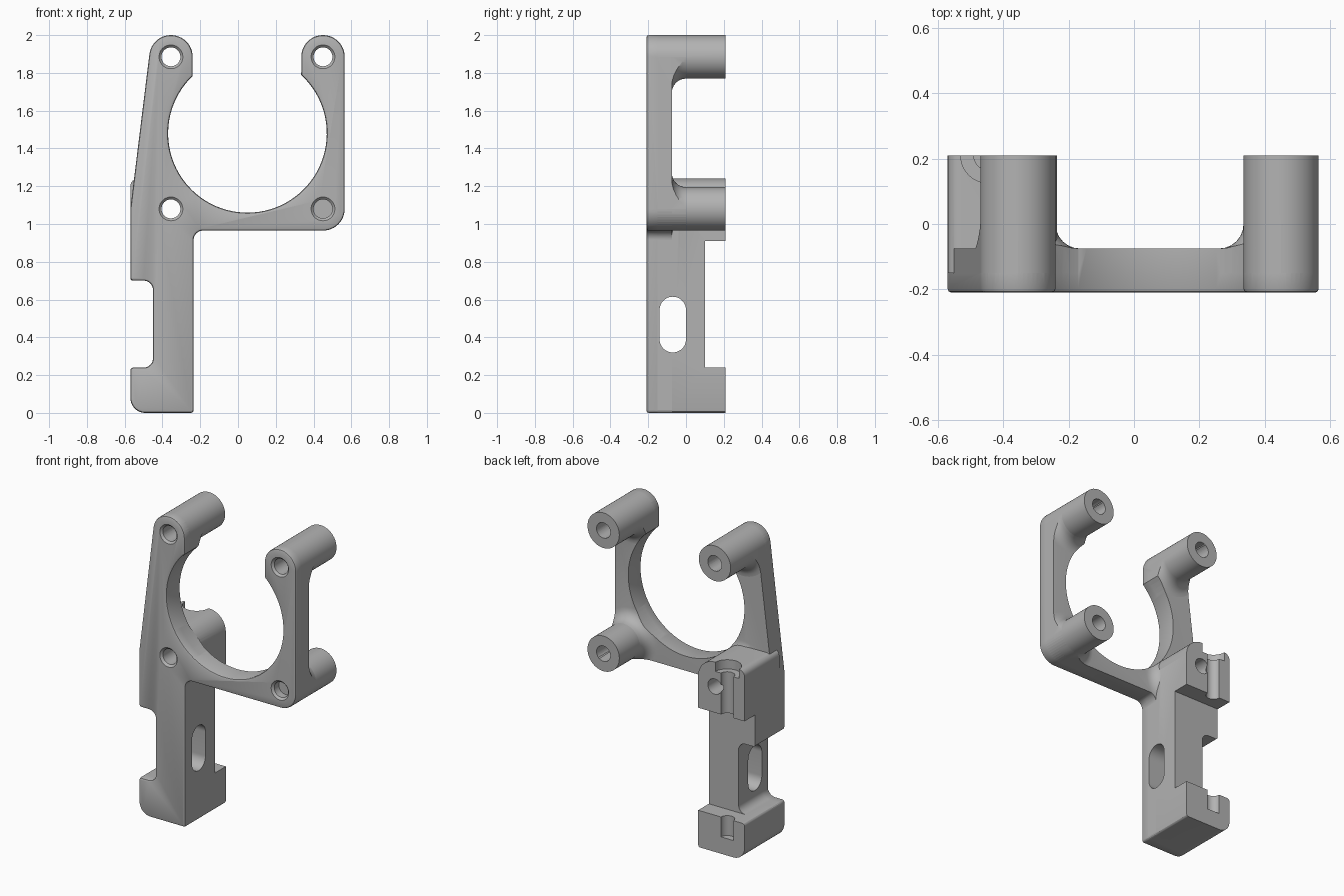
import bpy, bmesh
from math import radians, cos, sin, pi
from mathutils import Vector

if "Cube" in bpy.data.objects:
    bpy.data.objects.remove(bpy.data.objects["Cube"])

grey = bpy.data.materials.new("mid grey")
grey.use_nodes = True
colour = (0.45, 0.45, 0.45, 1)
grey.diffuse_color = colour
grey.node_tree.nodes["Principled BSDF"].inputs["Base Color"].default_value = colour

FRONT, PLATE_BACK, BACK = -0.21, -0.075, 0.21
R = 0.115                       # boss radius
LEFT_X, RIGHT_X, LOW_Z, HIGH_Z = -0.355, 0.45, 1.08, 1.885
bosses = [(x, z) for x in (LEFT_X, RIGHT_X) for z in (LOW_Z, HIGH_Z)]


def arc(cx, cz, r, a0, a1, step=7.5):
    n = max(2, round(abs(a1 - a0) / step))
    angles = [radians(a0 + (a1 - a0) * i / n) for i in range(n + 1)]
    return [(cx + r * cos(a), cz + r * sin(a)) for a in angles]


def finish(bm, name):
    bmesh.ops.remove_doubles(bm, verts=bm.verts, dist=1e-5)
    bmesh.ops.recalc_face_normals(bm, faces=bm.faces)
    mesh = bpy.data.meshes.new(name)
    bm.to_mesh(mesh)
    bm.free()
    mesh.materials.append(grey)
    obj = bpy.data.objects.new(name, mesh)
    bpy.context.collection.objects.link(obj)
    return obj


def prism(name, pts, a, b, place=lambda u, v, w: (u, w, v), chamfer=0):
    """Extrude a 2D outline from a to b; by default an x-z outline along y."""
    bm = bmesh.new()
    base = bm.faces.new([bm.verts.new(place(u, v, a)) for u, v in pts])
    rim = list(base.edges)
    shift = Vector(place(0, 0, b)) - Vector(place(0, 0, a))
    ext = bmesh.ops.extrude_face_region(bm, geom=[base], use_keep_orig=True)
    moved = [g for g in ext["geom"] if isinstance(g, bmesh.types.BMVert)]
    bmesh.ops.translate(bm, verts=moved, vec=shift)
    bmesh.ops.recalc_face_normals(bm, faces=bm.faces)
    if chamfer:
        bmesh.ops.bevel(bm, geom=rim, offset=chamfer, segments=2, affect='EDGES', profile=0.5)
    return finish(bm, name)


def lathe(name, profile, x, z):
    """Spin (radius, y) points about a line along y."""
    bm = bmesh.new()
    verts = [bm.verts.new((r, y, 0)) for r, y in profile]
    edges = [bm.edges.new(p) for p in zip(verts, verts[1:])]
    bmesh.ops.spin(bm, geom=verts + edges, cent=(0, 0, 0), axis=(0, 1, 0),
                   angle=2 * pi, steps=48)
    bmesh.ops.translate(bm, verts=bm.verts, vec=(x, 0, z))
    return finish(bm, name)


def box(name, x0, x1, y0, y1, z0, z1):
    return prism(name, [(x0, z0), (x1, z0), (x1, z1), (x0, z1)], y0, y1)


def boolean(target, tool, op):
    mod = target.modifiers.new(op.lower(), 'BOOLEAN')
    mod.operation, mod.object, mod.solver = op, tool, 'EXACT'
    bpy.context.view_layer.objects.active = target
    bpy.ops.object.modifier_apply(modifier=mod.name)
    bpy.data.objects.remove(tool)


# Outline shared by the plate and the deep column
foot = arc(-0.49, 0.08, 0.08, 180, 270) + arc(-0.25, 0.015, 0.015, 270, 360, 30)
notch = (arc(-0.555, 0.715, 0.015, 180, 270, 30) + arc(-0.50, 0.65, 0.05, 90, 0)
         + arc(-0.50, 0.29, 0.05, 0, -90) + arc(-0.555, 0.225, 0.015, 90, 180, 30))

# Front plate with open ring
outline = (foot + arc(-0.185, 0.915, 0.05, 180, 90)
           + arc(RIGHT_X, LOW_Z, R, 270, 360) + arc(RIGHT_X, HIGH_Z, R, 0, 180)
           + arc(0.05, 1.48, 0.42, 47.3, -226.3, 4)
           + arc(LEFT_X, HIGH_Z, R, 0, 172.5) + [(-0.57, LOW_Z)] + notch)
bracket = prism("bracket", outline, FRONT, PLATE_BACK, chamfer=0.012)

# Bosses with flared roots trimmed to the plate outline
flare = [(0, -0.15), (0.19, -0.15)] + arc(0.19, 0, 0.075, -90, -180, 15) + [(0, 0)]
for x, z in bosses:
    root = lathe("boss_root", flare, x, z)
    boolean(root, prism("trim", outline, -0.18, 0.05), 'INTERSECT')
    boolean(bracket, root, 'UNION')
    boolean(bracket, lathe("boss", [(0, -0.15), (R, -0.15), (R, BACK), (0, BACK)], x, z), 'UNION')

# Deep column with rounded clamp block on top
column_outline = (foot + arc(-0.355, 1.12, 0.12, 0, 90)
                  + arc(-0.53, 1.20, 0.04, 90, 180, 15) + notch)
column = prism("column", column_outline, -0.15, BACK)
boolean(column, box("back_recess", -0.7, -0.1, 0.10, 0.4, 0.24, 0.91), 'DIFFERENCE')
boolean(bracket, column, 'UNION')

# Screw holes with countersunk fronts
for x, z in bosses:
    hole = [(0, -0.3), (0.063, -0.3), (0.063, FRONT), (0.05, FRONT + 0.013), (0.05, 0.3), (0, 0.3)]
    boolean(bracket, lathe("screw_hole", hole, x, z), 'DIFFERENCE')

# Long slot through the column
slot = arc(-0.07, 0.545, 0.07, 0, 180) + arc(-0.07, 0.39, 0.07, 180, 360)
boolean(bracket, prism("slot", slot, -0.8, 0.1, lambda u, v, w: (w, u, v)), 'DIFFERENCE')

# Upright pin grooves in the rear of the block and foot
for r, z0, z1 in ((0.045, 0.11, 0.30), (0.045, 0.85, 1.20), (0.085, 1.18, 1.35)):
    pin = arc(-0.445, BACK, r, 0, 352.5)
    boolean(bracket, prism("pin_groove", pin, z0, z1, lambda u, v, w: (u, v, w)), 'DIFFERENCE')

# Smooth curved walls, crisp edges
for o in bpy.context.selected_objects:
    o.select_set(False)
bracket.select_set(True)
bpy.context.view_layer.objects.active = bracket
bpy.ops.object.shade_smooth_by_angle(angle=radians(30))
